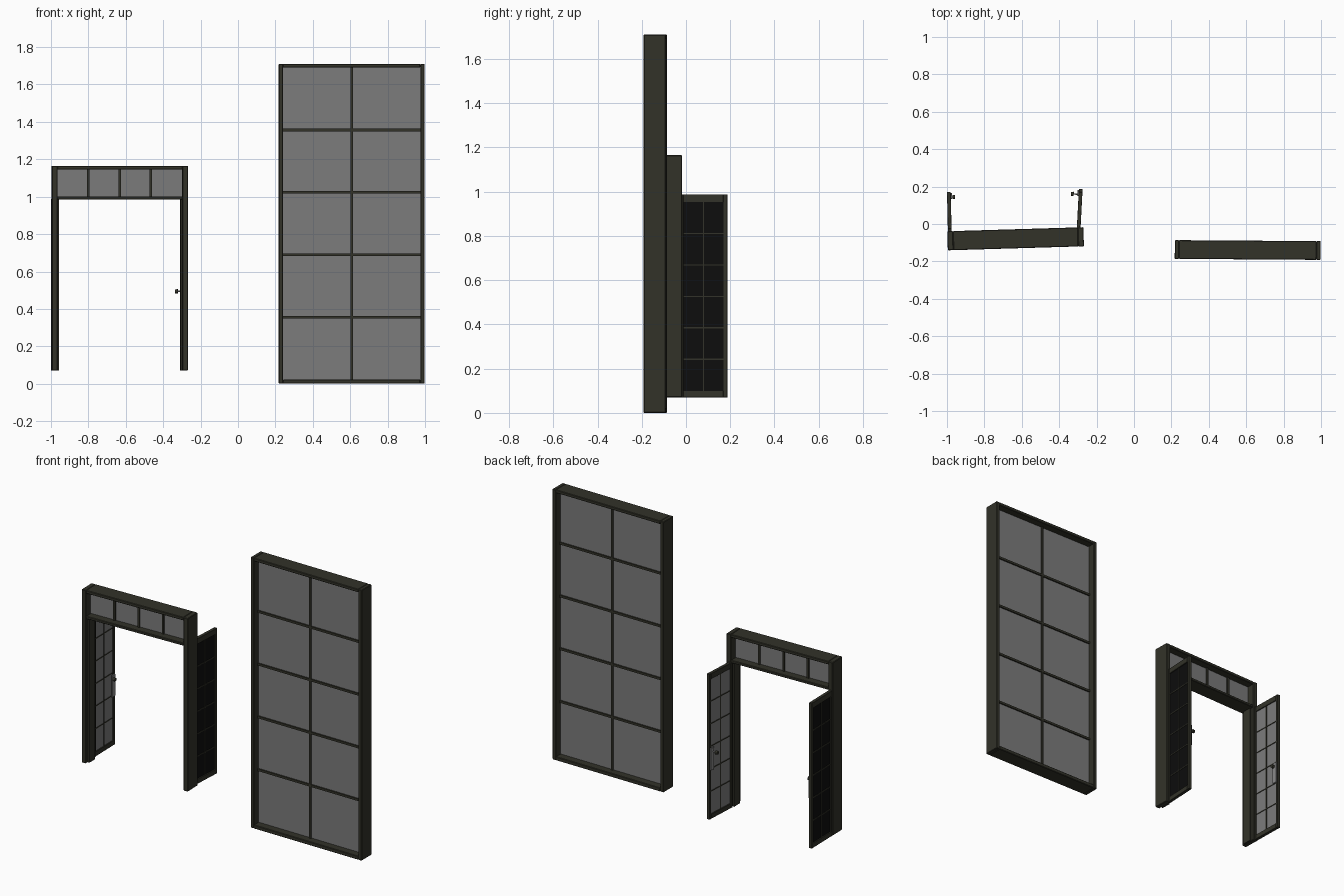
import bpy, bmesh, math
from mathutils import Matrix, Vector

if "Cube" in bpy.data.objects:
    bpy.data.objects.remove(bpy.data.objects["Cube"])


def material(name, rgb):
    m = bpy.data.materials.new(name)
    m.diffuse_color = (*rgb, 1)
    m.use_nodes = True
    m.node_tree.nodes["Principled BSDF"].inputs["Base Color"].default_value = m.diffuse_color
    return m


DARK = material("dark_olive_metal", (0.032, 0.032, 0.022))
GLASS = material("grey_glass", (0.2, 0.2, 0.2))
BLACK = material("black_glass", (0.004, 0.004, 0.004))
STEEL = material("steel", (0.25, 0.25, 0.25))


def place(x, y, deg):
    return Matrix.Translation((x, y, 0)) @ Matrix.Rotation(math.radians(deg), 4, 'Z')


def finish(bm, name, mat, mw, bevel=0):
    me = bpy.data.meshes.new(name)
    bm.to_mesh(me)
    bm.free()
    ob = bpy.data.objects.new(name, me)
    bpy.context.collection.objects.link(ob)
    me.materials.append(mat)
    ob.matrix_world = mw
    if bevel:
        b = ob.modifiers.new("bevel", 'BEVEL')
        b.width, b.segments = bevel, 1
    return ob


def boxes(name, mat, mw, specs, bevel=0):
    """One object from boxes given as (x0, x1, y0, y1, z0, z1)."""
    bm = bmesh.new()
    for x0, x1, y0, y1, z0, z1 in specs:
        c = Vector(((x0 + x1) / 2, (y0 + y1) / 2, (z0 + z1) / 2))
        s = Matrix.Diagonal((x1 - x0, y1 - y0, z1 - z0, 1))
        bmesh.ops.create_cube(bm, size=1, matrix=Matrix.Translation(c) @ s)
    return finish(bm, name, mat, mw, bevel)


def border(x0, x1, z0, z1, d, side, bottom, top):
    """Two stiles and two rails, d = half depth."""
    return [(x0, x0 + side, -d, d, z0, z1), (x1 - side, x1, -d, d, z0, z1),
            (x0 + side, x1 - side, -d, d, z0, z0 + bottom),
            (x0 + side, x1 - side, -d, d, z1 - top, z1)]


def bars(x0, x1, z0, z1, d, w, cols, rows):
    """Evenly spaced glazing bars inside an opening."""
    out = []
    for i in range(1, cols):
        x = x0 + (x1 - x0) * i / cols
        out.append((x - w / 2, x + w / 2, -d, d, z0, z1))
    for j in range(1, rows):
        z = z0 + (z1 - z0) * j / rows
        out.append((x0, x1, -d * .95, d * .95, z - w / 2, z + w / 2))
    return out


# Tall window
win = place(0.608, -0.139, -0.4)
boxes("window_frame", DARK, win, border(-.39, .39, 0, 1.71, .05, .023, .023, .02), .003)
boxes("window_bars", DARK, win, bars(-.367, .367, .023, 1.69, .012, .014, 2, 5))
boxes("window_glass", GLASS, win, [(-.37, .37, -.003, .003, .02, 1.695)])

# Door frame with transom light and door stops
door = place(-0.633, -0.079, 1.7)
H = 0.364
frame = [(-H, -H + .03, -.051, .051, .07, 1.165), (H - .03, H, -.051, .051, .07, 1.165),
         (-H + .03, H - .03, -.051, .051, 1.145, 1.165),
         (-H + .03, H - .03, -.051, .051, .985, 1.002)]
boxes("door_frame", DARK, door, frame, .003)
boxes("door_stops", DARK, door, [(-H + .03, -H + .04, -.03, .03, .07, .985),
                                 (H - .04, H - .03, -.03, .03, .07, .985)])
boxes("transom_bars", DARK, door, bars(-H + .03, H - .03, 1.002, 1.145, .012, .013, 4, 1))
boxes("transom_glass", GLASS, door, [(-H + .025, H - .025, -.003, .003, .995, 1.15)])

# Open door leaves: local x runs from hinge to free edge, out = outward side
L = 0.215
for side, x, y, deg, out in (("left", -.985, -.043, 91.3, 1), ("right", -.296, -.028, 87, -1)):
    mw = place(x, y, deg)
    boxes(side + "_leaf_frame", DARK, mw, border(0, L, .07, .988, .01, .017, .03, .035), .001)
    boxes(side + "_leaf_bars", DARK, mw, bars(.017, L - .017, .1, .953, .007, .006, 2, 6))
    for nm, mat, s in (("_leaf_outer_glass", BLACK, out), ("_leaf_inner_glass", GLASS, -out)):
        ys = sorted((0, s * .004))
        boxes(side + nm, mat, mw, [(.014, L - .014, *ys, .095, .957)])
    # Lock plate on the inner face
    ys = sorted((-out * .009, -out * .017))
    boxes(side + "_lock_plate", STEEL, mw, [(L - .038, L - .006, *ys, .38, .52)], .002)
    # Handle shank and round knob
    reach = .042 if side == "right" else .024
    for nm, mat, r, a, b in (("_handle_shank", STEEL, .004, .012, reach),
                             ("_handle_knob", DARK, .012, reach - .006, reach + .008)):
        bm = bmesh.new()
        bmesh.ops.create_cone(bm, cap_ends=True, segments=20, radius1=r, radius2=r * .85,
                              depth=b - a,
                              matrix=Matrix.Translation((L - .028, -out * (a + b) / 2, .494))
                              @ Matrix.Rotation(math.radians(90 * out), 4, 'X'))
        ob = finish(bm, side + nm, mat, mw)
        bpy.context.view_layer.objects.active = ob
        ob.select_set(True)
        bpy.ops.object.shade_smooth_by_angle()
        ob.select_set(False)
